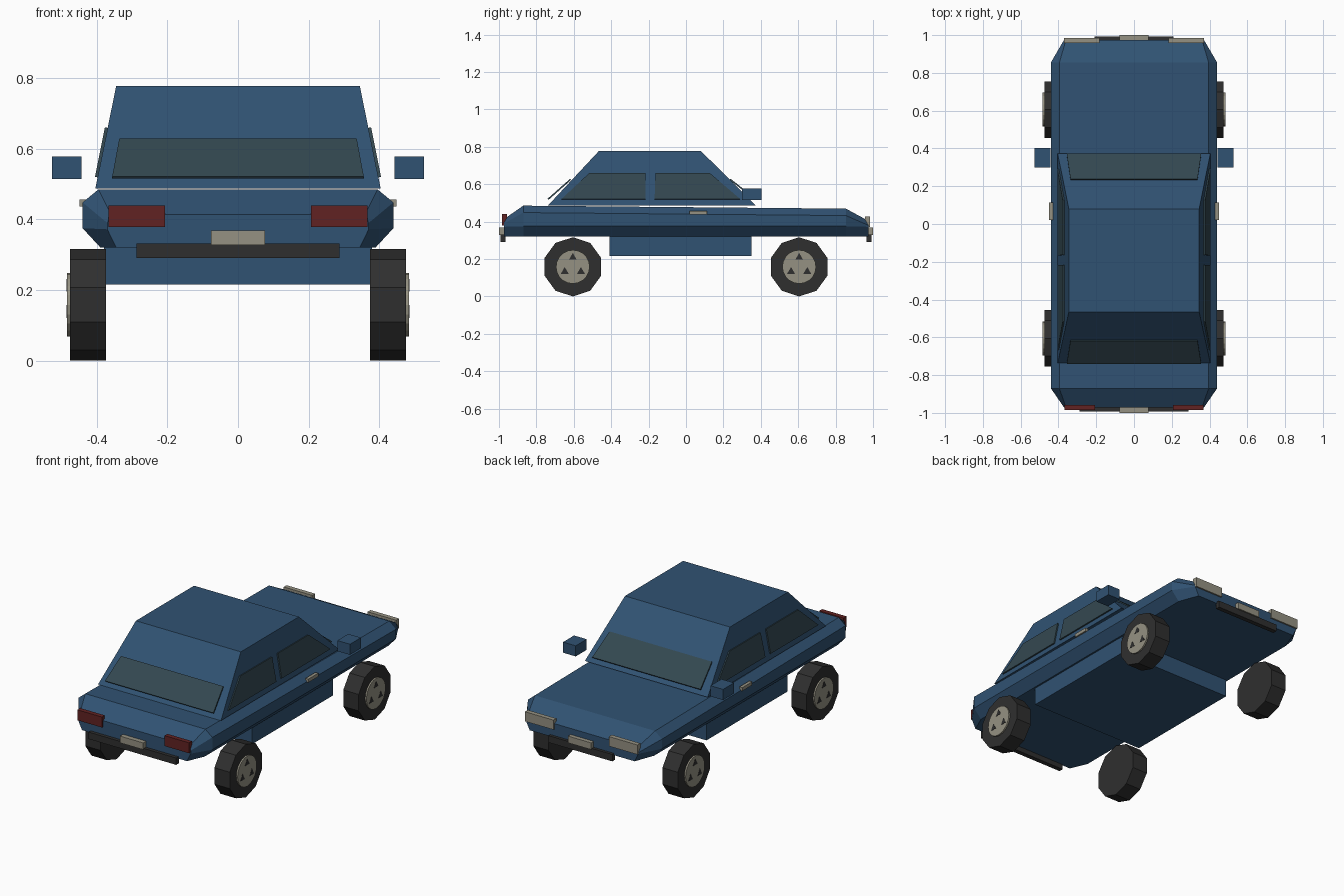
import bpy, bmesh, math
from mathutils import Vector

old = bpy.data.objects.get("Cube")
if old:
    bpy.data.objects.remove(old, do_unlink=True)


def material(name, r, g, b):
    m = bpy.data.materials.new(name)
    m.use_nodes = True
    m.diffuse_color = (r, g, b, 1)
    m.node_tree.nodes["Principled BSDF"].inputs["Base Color"].default_value = (r, g, b, 1)
    return m


BLUE = material("blue_paint", 0.03, 0.085, 0.17)
GLASS = material("tinted_glass", 0.033, 0.064, 0.08)
RUBBER = material("black_rubber", 0.028, 0.028, 0.028)
SILVER = material("pale_grey", 0.3, 0.285, 0.225)
RED = material("red_lens", 0.12, 0.016, 0.016)


def loft(name, rings, mat):
    """Skin closed rings of equal length and cap both ends."""
    bm = bmesh.new()
    loops = [[bm.verts.new(p) for p in ring] for ring in rings]
    n = len(loops[0])
    for a, b in zip(loops, loops[1:]):
        for i in range(n):
            j = (i + 1) % n
            bm.faces.new((a[i], a[j], b[j], b[i]))
    bm.faces.new(loops[0])
    bm.faces.new(loops[-1])
    bmesh.ops.recalc_face_normals(bm, faces=bm.faces[:])
    mesh = bpy.data.meshes.new(name)
    bm.to_mesh(mesh)
    bm.free()
    mesh.materials.append(mat)
    obj = bpy.data.objects.new(name, mesh)
    bpy.context.collection.objects.link(obj)
    return obj


def rect(x0, x1, y0, y1, z):
    return [(x0, y0, z), (x1, y0, z), (x1, y1, z), (x0, y1, z)]


def box(name, x, y, z, mat):
    return loft(name, [rect(*x, *y, z[0]), rect(*x, *y, z[1])], mat)


def plate(name, corners, outward, mat, thickness=0.008):
    """Thin pane raised from its corners towards the outward direction."""
    pts = [Vector(p) for p in corners]
    n = (pts[1] - pts[0]).cross(pts[2] - pts[0]).normalized()
    if n.dot(Vector(outward)) < 0:
        n = -n
    return loft(name, [pts, [p + n * thickness for p in pts]], mat)


def polygon(x, y, z, r, sides, turn=0):
    angles = [turn + math.tau * i / sides for i in range(sides)]
    return [(x, y + r * math.sin(a), z + r * math.cos(a)) for a in angles]


# Lower body: four cross-sections from tail to nose
def section(y, profile):
    return [(x, y, z) for x, z in profile] + [(-x, y, z) for x, z in reversed(profile)]


def waist(drop):
    return [(0.39, 0.321), (0.44, 0.375), (0.44, 0.448 - drop), (0.395, 0.485 - drop)]


def end(drop):
    return [(0.345, 0.321), (0.37, 0.372), (0.37, 0.39 - drop), (0.36, 0.414 - drop)]


loft("lower_body", [section(-0.972, end(0)), section(-0.87, waist(0)),
                    section(0.855, waist(0.016)), section(0.975, end(0.01))], BLUE)
box("underbody", (-0.38, 0.38), (-0.41, 0.35), (0.216, 0.33), BLUE)

# Cabin
loft("cabin", [rect(-0.404, 0.404, -0.737, 0.373, 0.487),
               rect(-0.345, 0.345, -0.466, 0.08, 0.777)], BLUE)

# End windows
for name, low, high in (("tail_window", -0.735, -0.614), ("nose_window", 0.368, 0.233)):
    plate(name, [(-0.356, low, 0.516), (0.356, low, 0.516),
                 (0.336, high, 0.623), (-0.336, high, 0.623)], (0, low, 0.5), GLASS)

# Parts repeated on both sides
for side, s in (("left", 1), ("right", -1)):
    def span(a, b):
        return tuple(sorted((s * a, s * b)))

    # Side windows as (bottom start, bottom end, top end, top start) along y
    for name, ys in (("tail", (-0.666, -0.217, -0.217, -0.516)),
                     ("nose", (-0.168, 0.29, 0.126, -0.163))):
        xz = ((0.397, 0.519), (0.397, 0.519), (0.369, 0.659), (0.369, 0.659))
        plate(f"{side}_{name}_window", [(s * x, y, z) for y, (x, z) in zip(ys, xz)],
              (s, 0, 0), GLASS)

    box(f"{side}_mirror", span(0.443, 0.526), (0.3, 0.403), (0.515, 0.578), BLUE)
    box(f"{side}_handle", span(0.43, 0.449), (0.02, 0.113), (0.437, 0.457), SILVER)
    box(f"{side}_tail_light", span(0.206, 0.367), (-0.984, -0.957), (0.378, 0.44), RED)
    box(f"{side}_headlight", span(0.182, 0.37), (0.957, 0.984), (0.371, 0.428), SILVER)

    # Ten-sided tyres with hub discs and three dark openings
    for name, y in (("tail", -0.605), ("nose", 0.605)):
        z = 0.158
        loft(f"{side}_{name}_tyre", [polygon(s * 0.374, y, z, 0.158, 10),
                                     polygon(s * 0.475, y, z, 0.158, 10)], RUBBER)
        loft(f"{side}_{name}_hub", [polygon(s * 0.47, y, z, 0.09, 20),
                                    polygon(s * 0.484, y, z, 0.09, 20)], SILVER)
        for k in range(3):
            a = math.tau * k / 3
            hy, hz = y + 0.05 * math.sin(a), z + 0.05 * math.cos(a)
            loft(f"{side}_{name}_hub_opening_{k + 1}",
                 [polygon(s * 0.482, hy, hz, 0.024, 3, a),
                  polygon(s * 0.4855, hy, hz, 0.024, 3, a)], RUBBER)

# Bumpers and blank registration plates
box("tail_bumper", (-0.288, 0.288), (-0.992, -0.965), (0.291, 0.332), RUBBER)
box("nose_bumper", (-0.21, 0.21), (0.965, 0.992), (0.291, 0.332), RUBBER)
box("tail_plate", (-0.076, 0.076), (-1.0, -0.97), (0.328, 0.368), SILVER)
box("nose_plate", (-0.076, 0.076), (0.97, 1.0), (0.328, 0.368), SILVER)
